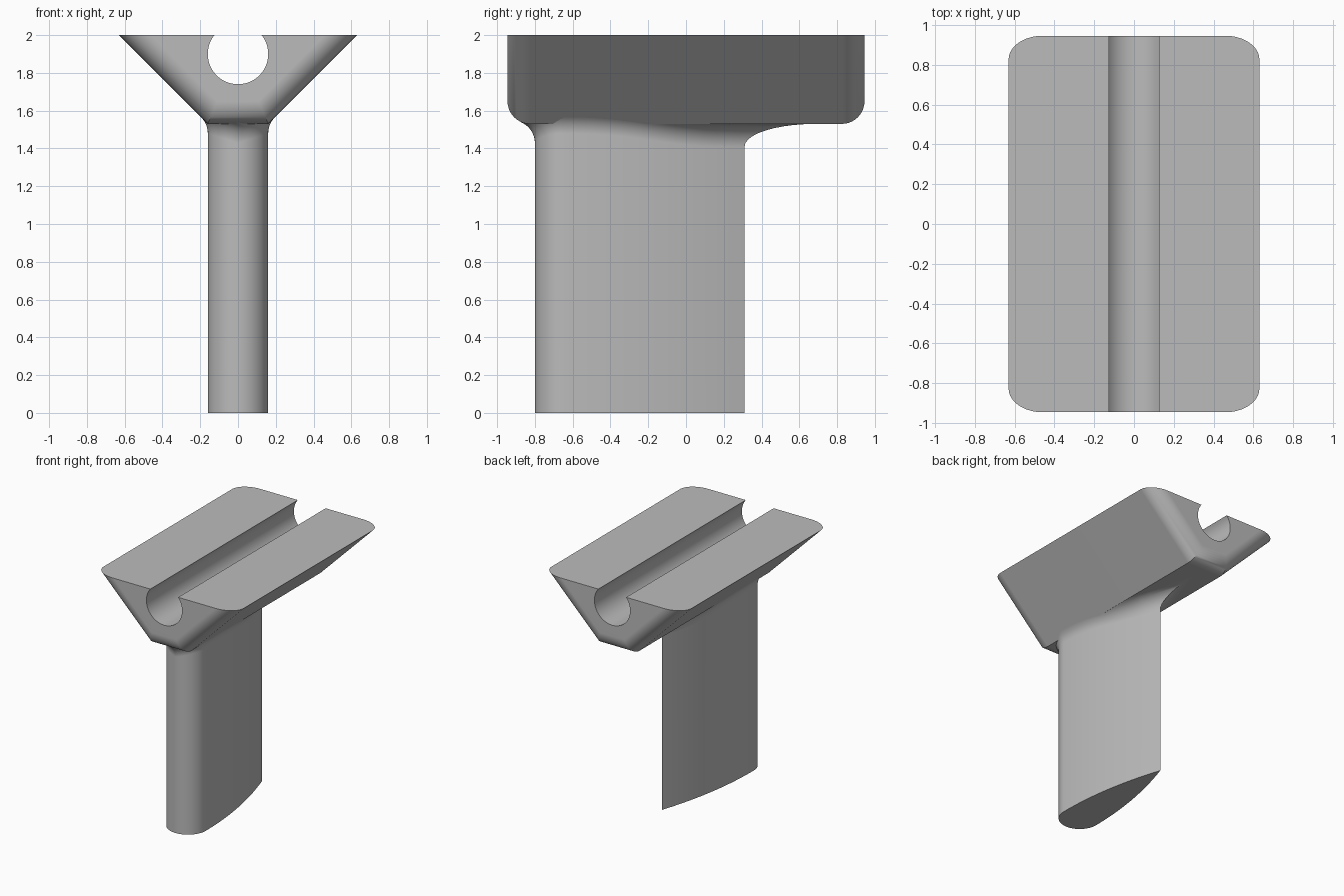
import bpy, bmesh
from math import sin, cos, acos, pi, sqrt
from mathutils import Vector

if "Cube" in bpy.data.objects:
    bpy.data.objects.remove(bpy.data.objects["Cube"])

R = 0.12                          # shared fillet radius
HALF = 0.16                       # half-width of stem and of cradle underside
TOP, UNDER = 2.0, 1.53            # cradle top and underside heights
NOSE, TAIL = -0.8, 0.31           # stem extent along y

grey = bpy.data.materials.new("plain grey")
grey.use_nodes = True
colour = (0.5, 0.5, 0.5, 1)
grey.diffuse_color = colour
grey.node_tree.nodes["Principled BSDF"].inputs["Base Color"].default_value = colour


def make_object(name, bm):
    bmesh.ops.recalc_face_normals(bm, faces=bm.faces)
    mesh = bpy.data.meshes.new(name)
    bm.to_mesh(mesh)
    bm.free()
    mesh.materials.append(grey)
    obj = bpy.data.objects.new(name, mesh)
    bpy.context.collection.objects.link(obj)
    return obj


def select(obj):
    bpy.ops.object.select_all(action='DESELECT')
    obj.select_set(True)
    bpy.context.view_layer.objects.active = obj


def smooth(obj):
    select(obj)
    bpy.ops.object.shade_smooth_by_angle(angle=pi / 6)
    normals = obj.modifiers.new("even shading", 'WEIGHTED_NORMAL')
    normals.keep_sharp = True


# Cradle: wedge-sided block with rounded ends
bm = bmesh.new()
section = [(-0.63, TOP), (-HALF, UNDER), (HALF, UNDER), (0.63, TOP)]
end = bm.faces.new([bm.verts.new((x, -0.945, z)) for x, z in section])
new = bmesh.ops.extrude_face_region(bm, geom=[end])["geom"]
bmesh.ops.translate(bm, vec=(0, 1.89, 0),
                    verts=[v for v in new if isinstance(v, bmesh.types.BMVert)])
bmesh.ops.recalc_face_normals(bm, faces=bm.faces)
rims = [e for e in bm.edges
        if abs(e.verts[0].co.y - e.verts[1].co.y) < 0.01
        and min(v.co.z for v in e.verts) < 1.9]
bmesh.ops.bevel(bm, geom=rims, offset=R, segments=10, profile=0.5, affect='EDGES')
cradle = make_object("cradle", bm)

# Round channel cut along the cradle
bpy.ops.mesh.primitive_cylinder_add(vertices=96, radius=HALF, depth=3,
                                    location=(0, 0, 1.9), rotation=(pi / 2, 0, 0))
cutter = bpy.context.object
cutter.name = "channel_cutter"
cutter.hide_render = True
cutter.data.materials.append(grey)
select(cradle)
cut = cradle.modifiers.new("channel", 'BOOLEAN')
cut.operation, cut.solver, cut.object = 'DIFFERENCE', 'EXACT', cutter
bpy.ops.object.modifier_apply(modifier=cut.name)
bpy.data.objects.remove(cutter)
smooth(cradle)


def fillet(t, on_nose):
    """Start height and sweep of the fillet for a stem half-width t."""
    if on_nose:                            # blends onto the rounded cradle end
        f = t / HALF
        return 1.428 + 0.052 * f, acos(0.375) * (1 - f) + pi / 4 * f
    if t < HALF - R:                       # lands on the flat underside
        return UNDER - R, pi / 2
    reach = t + R - HALF
    if reach < R * sqrt(0.5):              # lands on the underside edge
        return UNDER - sqrt(R * R - reach * reach), acos(reach / R)
    return UNDER - HALF + t + R - R * sqrt(2), pi / 4   # lands on the slope


# Stem: teardrop outline, round nose and sharp tail, as (point, outward, on_nose)
side = []
for i in range(13):
    a = i * pi / 24
    out = Vector((sin(a), -cos(a)))
    side.append((Vector((0, NOSE + HALF)) + out * HALF, out, True))
length = TAIL - NOSE - HALF
for i in range(1, 24):
    u = i / 24
    out = Vector((1, 2 * HALF * u / length)).normalized()
    side.append((Vector((HALF * (1 - u * u), NOSE + HALF + length * u)), out, False))
mitre = sqrt(1 + (length / (2 * HALF)) ** 2)
side.append((Vector((0, TAIL)), Vector((0, mitre)), False))
flip = Vector((-1, 1))
outline = side + [(p * flip, o * flip, n) for p, o, n in side[-2:0:-1]]

bm = bmesh.new()
columns = []
STEPS = 10
for p, out, on_nose in outline:
    start, sweep = fillet(abs(p.x), on_nose)
    column = [(p.x, p.y, 0)]
    for k in range(STEPS + 1):
        a = sweep * k / STEPS
        q = p + out * R * (1 - cos(a))
        column.append((q.x, q.y, start + R * sin(a)))
    column.append((p.x, p.y, 1.62))        # closes inside the cradle
    columns.append([bm.verts.new(c) for c in column])
for a, b in zip(columns, columns[1:] + columns[:1]):
    for k in range(len(a) - 1):
        bm.faces.new((a[k], b[k], b[k + 1], a[k + 1]))
bm.faces.new([c[0] for c in columns])
bm.faces.new([c[-1] for c in columns])
smooth(make_object("stem", bm))
